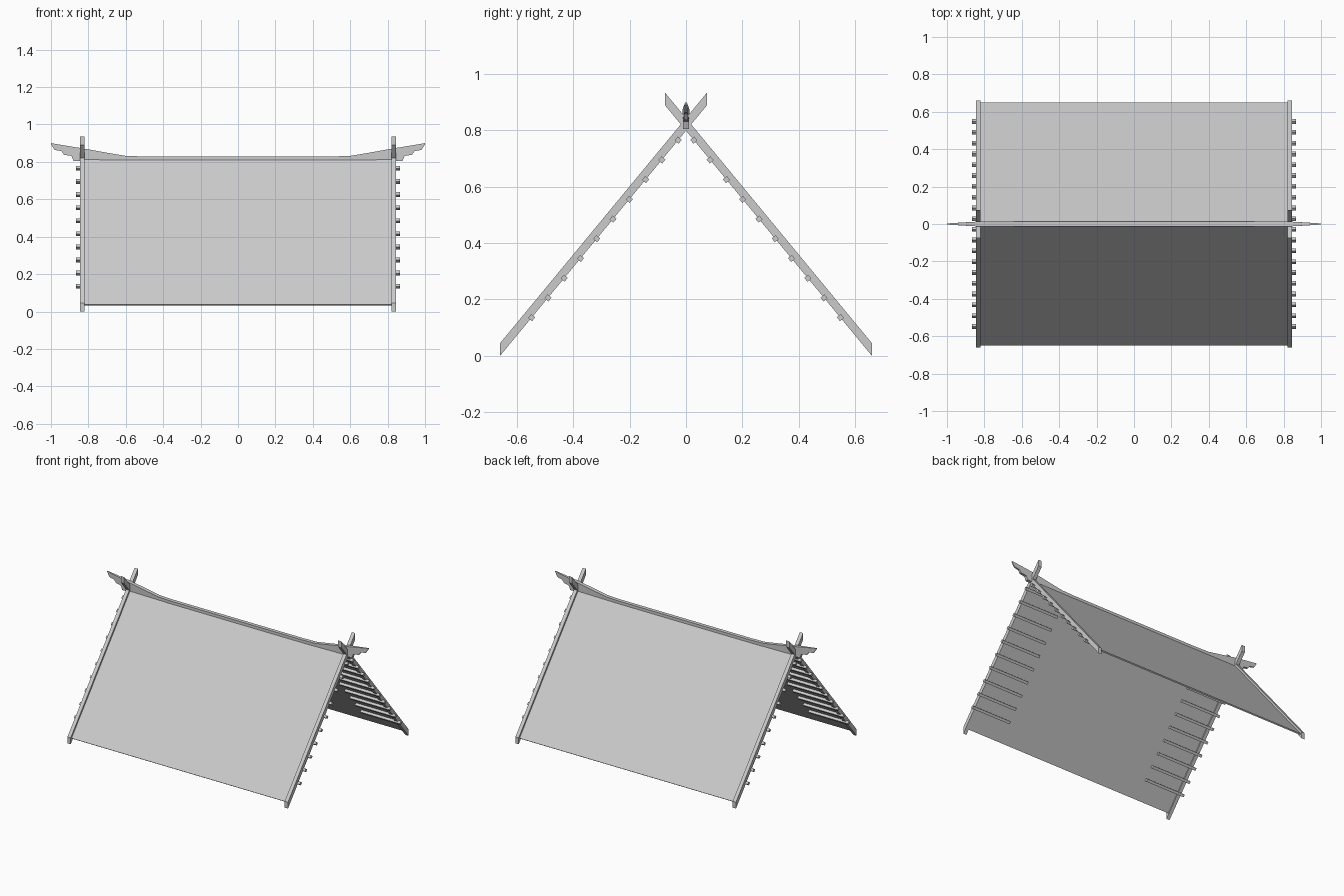
import bpy
import math
from mathutils import Matrix, Vector

cube = bpy.data.objects.get("Cube")
if cube:
    bpy.data.objects.remove(cube, do_unlink=True)

GREY = (0.6, 0.6, 0.6, 1)
mat = bpy.data.materials.new("pale grey")
mat.use_nodes = True
mat.diffuse_color = GREY
mat.node_tree.nodes["Principled BSDF"].inputs["Base Color"].default_value = GREY

SLOPE = 0.89 / 0.735          # rise of the roof per unit of depth
ANGLE = math.atan(SLOPE)
APEX = 0.66 * SLOPE           # height where the rafter undersides meet


def add_mesh(name, verts, faces):
    mesh = bpy.data.meshes.new(name)
    mesh.from_pydata(verts, [], faces)
    mesh.materials.append(mat)
    obj = bpy.data.objects.new(name, mesh)
    bpy.context.collection.objects.link(obj)
    return obj


def prism(name, near, far):
    """Closed solid between two matching outlines."""
    n = len(near)
    faces = [tuple(range(n))[::-1], tuple(range(n, 2 * n))]
    faces += [(i, (i + 1) % n, n + (i + 1) % n, n + i) for i in range(n)]
    obj = add_mesh(name, near + far, faces)
    # Make all faces point outward
    import bmesh
    bm = bmesh.new()
    bm.from_mesh(obj.data)
    bmesh.ops.recalc_face_normals(bm, faces=bm.faces)
    bm.to_mesh(obj.data)
    bm.free()
    return obj


def along_x(name, profile, x0, x1):
    return prism(name, [(x0, y, z) for y, z in profile],
                 [(x1, y, z) for y, z in profile])


for side, label in ((-1, "front"), (1, "back")):
    # Roof panel, a thin sheet with square-cut eaves
    out = Vector((side * math.sin(ANGLE), math.cos(ANGLE))) * 0.009
    ridge = Vector((0, APEX + 0.026))
    eave = Vector((side * 0.655, APEX + 0.026 - 0.655 * SLOPE + 0.006))
    eave.y = ridge.y - 0.65 * SLOPE
    eave.x = side * 0.65
    inner_ridge = Vector((0, ridge.y - 0.009 / math.cos(ANGLE)))
    along_x(label + "_roof_panel",
            [tuple(p) for p in (ridge, eave, eave - out, inner_ridge)],
            -0.83, 0.83)

    for end, hand in ((-1, "right"), (1, "left")):
        # Crossing rafter with plumb-cut ends
        foot, tip = side * 0.66, -side * 0.075
        along_x(f"{label}_{hand}_rafter",
                [(foot, 0), (foot, 0.045), (tip, 0.935), (tip, 0.89)],
                end * 0.82, end * 0.845)

        # Short battens under the panel, set square to the slope
        for i in range(10):
            y = 0.548 - i * 0.0578
            turn = Matrix.Rotation(side * -ANGLE, 2)
            mid = Vector((side * y, APEX - y * SLOPE))
            corners = [(-1, -1), (1, -1), (1, 1), (-1, 1)]
            along_x(f"{label}_{hand}_batten_{i + 1}",
                    [tuple(mid + turn @ Vector(c) * 0.009) for c in corners],
                    end * 0.56, end * 0.865)

# Straight middle of the ridge beam
HALF = 0.013
along_x("ridge_beam", [(-HALF, 0.805), (HALF, 0.805),
                       (HALF, 0.829), (-HALF, 0.829)], -0.5, 0.5)

# Upswept ridge ends, stepped below and thinning to the tip
outline = [(0.5, 0.805), (0.88, 0.805), (0.89, 0.832), (0.93, 0.838),
           (0.945, 0.858), (0.98, 0.864), (1, 0.893), (1, 0.9),
           (0.835, 0.873), (0.7, 0.849), (0.6, 0.832), (0.5, 0.829)]


def half_width(x):
    return HALF - 0.01 * max(0, (x - 0.84) / 0.16)


for end, hand in ((-1, "right"), (1, "left")):
    prism(hand + "_ridge_finial",
          [(end * x, -half_width(x), z) for x, z in outline],
          [(end * x, half_width(x), z) for x, z in outline])
